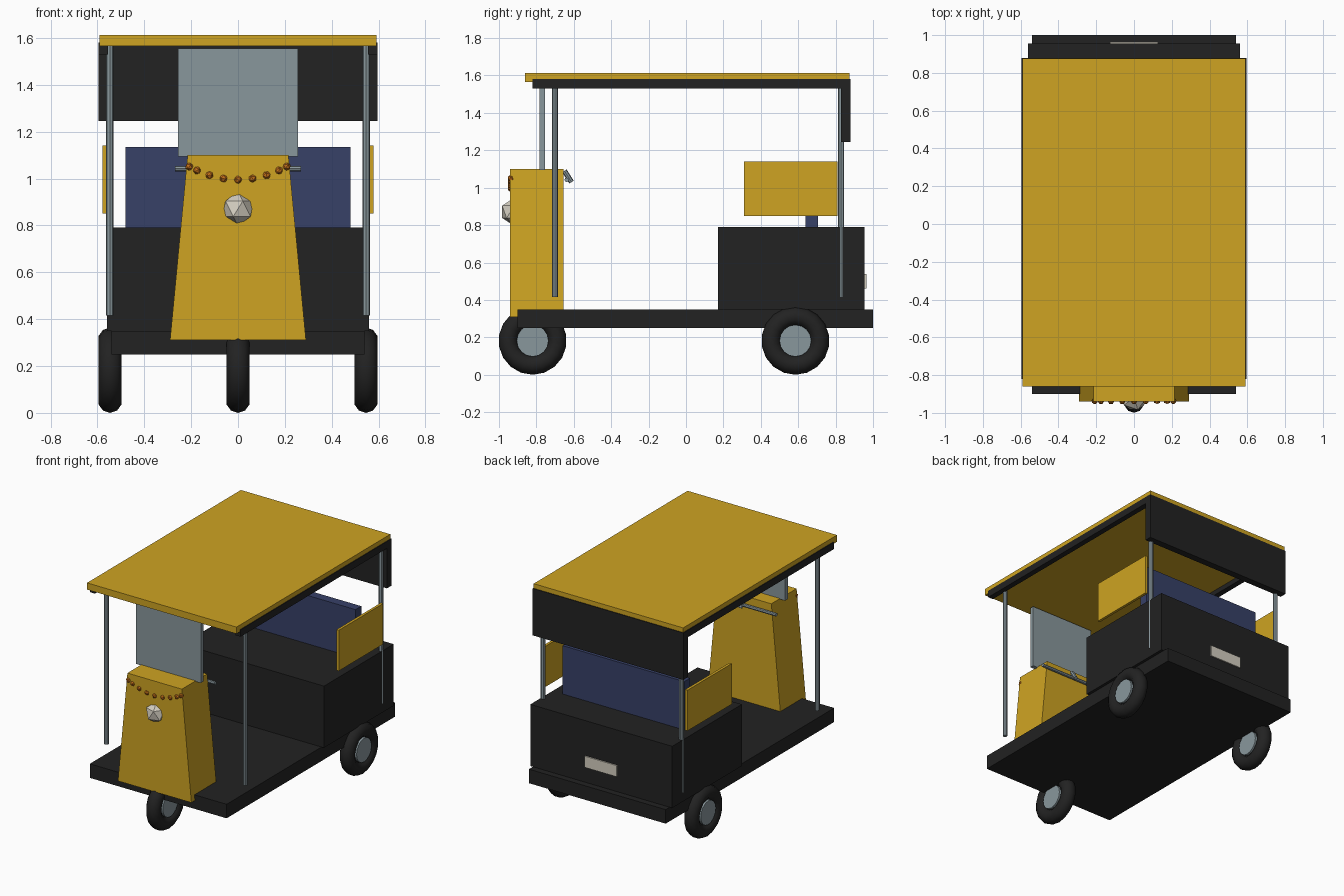
import bpy
import math
from mathutils import Vector

if "Cube" in bpy.data.objects:
    bpy.data.objects.remove(bpy.data.objects["Cube"])


def material(name, rgb):
    m = bpy.data.materials.new(name)
    m.diffuse_color = (*rgb, 1)
    m.use_nodes = True
    m.node_tree.nodes["Principled BSDF"].inputs["Base Color"].default_value = m.diffuse_color
    return m


YELLOW = material("yellow paint", (0.62, 0.37, 0.016))
BLACK = material("black", (0.016, 0.016, 0.016))
METAL = material("grey metal", (0.25, 0.31, 0.335))
BLUE = material("blue upholstery", (0.038, 0.052, 0.137))
CREAM = material("cream", (0.66, 0.62, 0.53))
ORANGE = material("orange flowers", (0.55, 0.16, 0.01))


def finish(name, mat, smooth=None):
    ob = bpy.context.object
    ob.name = name
    ob.data.materials.clear()
    ob.data.materials.append(mat)
    if smooth:
        bpy.ops.object.shade_smooth_by_angle(angle=math.radians(smooth))
    return ob


def box(name, mat, x, y, z):
    """Box from (min, max) pairs."""
    bpy.ops.mesh.primitive_cube_add(size=1)
    ob = finish(name, mat)
    for v in ob.data.vertices:
        v.co = [(a + b) / 2 + c * (b - a) for c, (a, b) in zip(v.co, (x, y, z))]
    return ob


def rod(name, mat, a, b, r, sides=8, smooth=None):
    """Cylinder between two points."""
    a, b = Vector(a), Vector(b)
    bpy.ops.mesh.primitive_cylinder_add(
        vertices=sides, radius=r, depth=(b - a).length, location=(a + b) / 2,
        rotation=(b - a).to_track_quat('Z', 'Y').to_euler())
    return finish(name, mat, smooth)


def wheel(name, x, y):
    bpy.ops.mesh.primitive_torus_add(
        major_radius=0.131, minor_radius=0.051, major_segments=18, minor_segments=10,
        location=(x, y, 0.182), rotation=(0, math.pi / 2, 0))
    finish(name + "_tyre", BLACK, 60)
    rod(name + "_hub", METAL, (x - 0.04, y, 0.182), (x + 0.04, y, 0.182), 0.085, 16, 40)


# Chassis and rear body
box("floor_platform", BLACK, (-0.54, 0.54), (-0.9, 1.0), (0.25, 0.35))
box("rear_body", BLACK, (-0.56, 0.56), (0.17, 0.955), (0.35, 0.79))
box("rear_plate", CREAM, (-0.128, 0.128), (0.955, 0.964), (0.46, 0.54))

# Wheels
wheel("front_wheel", 0, -0.82)
for side, s in (("left", -1), ("right", 1)):
    wheel("rear_wheel_" + side, s * 0.546, 0.585)

# Passenger seat back
box("seat_back", BLUE, (-0.48, 0.48), (0.64, 0.705), (0.79, 1.135))

# Tapered front cowl
cowl = box("front_cowl", YELLOW, (-0.29, 0.29), (-0.94, -0.655), (0.31, 1.1))
for v in cowl.data.vertices:
    if v.co.z > 1:
        v.co.x *= 0.215 / 0.29

# Windscreen
box("windscreen", METAL, (-0.255, 0.255), (-0.784, -0.754), (1.095, 1.555))

# Roof and rear curtain
box("roof", YELLOW, (-0.59, 0.59), (-0.86, 0.875), (1.565, 1.613))
box("rear_curtain", BLACK, (-0.595, 0.595), (0.83, 0.88), (1.245, 1.58))

# Mirrored side parts: rails, posts, arm panels
for side, s in (("left", -1), ("right", 1)):
    def span(a, b):
        return tuple(sorted((s * a, s * b)))
    box("roof_rail_" + side, BLACK, span(0.555, 0.595), (-0.82, 0.83), (1.53, 1.58))
    box("arm_panel_" + side, YELLOW, span(0.56, 0.579), (0.31, 0.81), (0.85, 1.14))
    rod("front_post_" + side, METAL, (s * 0.547, -0.7, 0.415), (s * 0.547, -0.7, 1.57), 0.016)
    rod("rear_post_" + side, METAL, (s * 0.547, 0.83, 0.415), (s * 0.547, 0.83, 1.57), 0.016)

# Handlebar and its stem
rod("handlebar", METAL, (-0.268, -0.638, 1.042), (0.268, -0.638, 1.042), 0.012)
rod("handlebar_stem", METAL, (0, -0.65, 1.09), (0, -0.612, 1.03), 0.014)

# Faceted headlight
bpy.ops.mesh.primitive_ico_sphere_add(subdivisions=1, radius=0.074, location=(0, -0.92, 0.871))
finish("headlight", CREAM)

# Flower garland hanging in a curve
for i, x in enumerate((-0.208, -0.175, -0.122, -0.062, 0, 0.062, 0.122, 0.175, 0.208)):
    z = 0.995 + 0.056 * (x / 0.208) ** 2
    bpy.ops.mesh.primitive_ico_sphere_add(
        subdivisions=1, radius=0.019, location=(x, -0.936, z), rotation=(0, 0.4 * i, 0))
    finish(f"garland_flower_{i + 1}", ORANGE)
